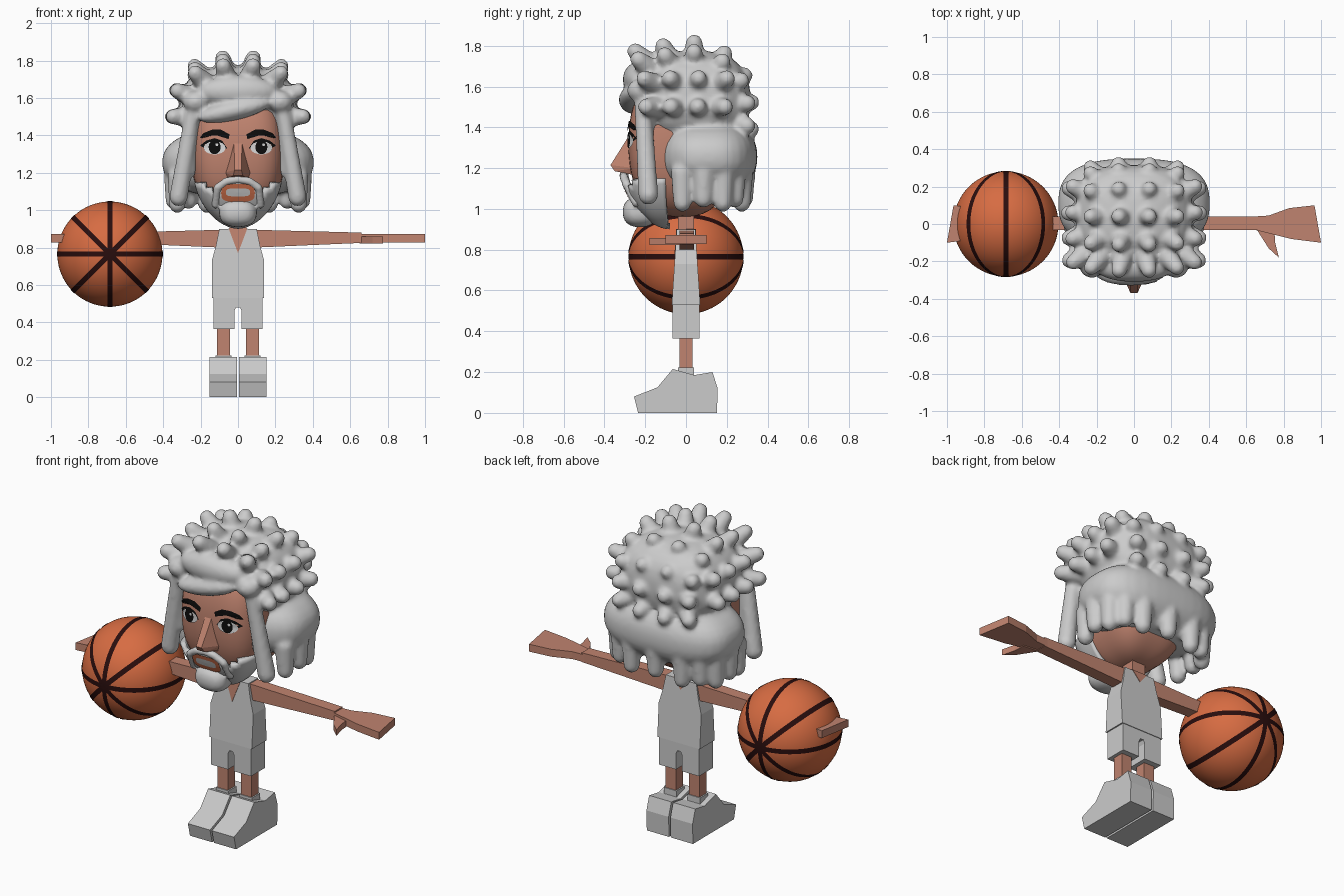
import bpy, bmesh, math
from mathutils import Vector, Matrix

cube = bpy.data.objects.get("Cube")
if cube:
    bpy.data.objects.remove(cube, do_unlink=True)


def material(name, rgb):
    m = bpy.data.materials.new(name)
    m.use_nodes = True
    m.diffuse_color = (*rgb, 1)
    m.node_tree.nodes["Principled BSDF"].inputs["Base Color"].default_value = (*rgb, 1)
    return m


GREY = material("light grey", (.6, .6, .6))
SKIN = material("skin", (.53, .23, .16))
ORANGE = material("ball orange", (.68, .15, .055))
SEAM = material("dark seam", (.022, .004, .004))
BLACK = material("black", (.004, .004, .004))
WHITE = material("eye white", (.7, .7, .7))
LIPS = material("lip orange", (.62, .16, .07))


def finish(name, bm, mat, smooth=False, normals=True):
    if normals:
        bmesh.ops.recalc_face_normals(bm, faces=bm.faces)
    mesh = bpy.data.meshes.new(name)
    bm.to_mesh(mesh)
    bm.free()
    mesh.materials.append(mat)
    for p in mesh.polygons:
        p.use_smooth = smooth
    ob = bpy.data.objects.new(name, mesh)
    bpy.context.collection.objects.link(ob)
    return ob


def prism(name, pts, axis, lo, hi, mat):
    """Extrude an outline along axis x, y or z."""
    bm = bmesh.new()
    place = {"x": lambda a, b, t: (t, a, b), "y": lambda a, b, t: (a, t, b),
             "z": lambda a, b, t: (a, b, t)}[axis]
    ends = [[bm.verts.new(place(a, b, t)) for a, b in pts] for t in (lo, hi)]
    bm.faces.new(ends[0])
    bm.faces.new(ends[1])
    for i in range(len(pts)):
        j = (i + 1) % len(pts)
        bm.faces.new((ends[0][i], ends[0][j], ends[1][j], ends[1][i]))
    return finish(name, bm, mat)


def box(name, x, y, z, mat):
    return prism(name, [(x[0], y[0]), (x[1], y[0]), (x[1], y[1]), (x[0], y[1])], "z", *z, mat)


def blob(bm, c, r, n=2, m=2, seg=32, rot=Matrix.Identity(3)):
    """Add a rounded-box ellipsoid: n shapes the plan, m the height."""
    vs = bmesh.ops.create_uvsphere(bm, u_segments=seg, v_segments=seg // 2, radius=1)["verts"]
    for v in vs:
        d = v.co
        s = ((abs(d.x) ** n + abs(d.y) ** n) ** (m / n) + abs(d.z) ** m) ** (-1 / m)
        v.co = Vector(c) + rot @ (Vector((d.x * r[0], d.y * r[1], d.z * r[2])) * s)


def lock(bm, a, b, ra, rb):
    """Add one tapered capsule from a to b."""
    a, b = Vector(a), Vector(b)
    turn = (b - a).to_track_quat("Z", "Y").to_matrix()
    for v in bmesh.ops.create_uvsphere(bm, u_segments=14, v_segments=10, radius=1)["verts"]:
        v.co = b + turn @ v.co * rb if v.co.z > -.01 else a + turn @ v.co * ra


def fuse(name, bm, mat, voxel, rounds):
    """Merge overlapping lumps into one smooth skin."""
    ob = finish(name, bm, mat, True)
    rm = ob.modifiers.new("fuse", "REMESH")
    rm.mode, rm.voxel_size, rm.use_smooth_shade = "VOXEL", voxel, True
    sm = ob.modifiers.new("soften", "SMOOTH")
    sm.factor, sm.iterations = .5, rounds


# Head and the surfaces that painted details follow
HEAD = ((0, -.02, 1.32), (.25, .262, .36), 3.5, 2.4)
BEARD = ((0, -.08, 1.2), (.24, .235, .3), 3.5, 1.8)
bm = bmesh.new()
blob(bm, *HEAD, seg=48)
finish("head", bm, SKIN, True)


def front_y(surf, x, z):
    c, r, n, m = surf
    k = max(0, 1 - abs((z - c[2]) / r[2]) ** m) ** (n / m) - abs(x / r[0]) ** n
    return c[1] - r[1] * max(0, k) ** (1 / n)


def decal(name, surf, pts, lift, mat):
    """Thin plate following the face, fanned from its middle."""
    bm = bmesh.new()
    mid = (sum(p[0] for p in pts) / len(pts), sum(p[1] for p in pts) / len(pts))
    vs = [bm.verts.new((x, front_y(surf, x, z) - lift, z)) for x, z in [mid] + pts]
    for i in range(1, len(vs)):
        f = bm.faces.new((vs[0], vs[i], vs[i % len(pts) + 1]))
        f.normal_update()
        if f.normal.y > 0:
            f.normal_flip()
    finish(name, bm, mat, normals=False)


def oval(cx, cz, rx, rz, power=1, count=24):
    out = []
    for i in range(count):
        a = math.tau * i / count
        c, s = math.cos(a), math.sin(a)
        out.append((cx + rx * math.copysign(abs(c) ** power, c),
                    cz + rz * math.copysign(abs(s) ** power, s)))
    return out


# Eyes and eyebrows
for side, word in ((1, "left"), (-1, "right")):
    ex = .125 * side
    decal(word + "_eyelash", HEAD, [(ex + side * a, b) for a, b in (
        (-.068, 1.33), (-.04, 1.372), (0, 1.385), (.045, 1.372), (.078, 1.345), (.05, 1.33))], .004, BLACK)
    decal(word + "_eye_white", HEAD, oval(ex, 1.333, .058, .035), .006, WHITE)
    decal(word + "_iris", HEAD, oval(ex, 1.337, .032, .038), .008, BLACK)
    decal(word + "_glint", HEAD, oval(ex + .012, 1.35, .008, .008, count=10), .0095, WHITE)
    top = [(.045, 1.405), (.09, 1.43), (.14, 1.43), (.185, 1.412), (.205, 1.385)]
    low = [(.18, 1.388), (.14, 1.4), (.09, 1.4), (.05, 1.38)]
    decal(word + "_eyebrow", HEAD, [(side * a, b) for a, b in top + low], .007, BLACK)

# Nose
bm = bmesh.new()
for x, y, z in ((.022, -.26, 1.39), (.075, -.25, 1.2), (.018, -.37, 1.215), (.025, -.35, 1.185), (.06, -.25, 1.165)):
    for s in (1, -1):
        bm.verts.new((x * s, y, z))
bmesh.ops.convex_hull(bm, input=bm.verts)
finish("nose", bm, SKIN)

# Beard shell, chin tuft and moustache
bm = bmesh.new()
blob(bm, *BEARD, seg=72)


def bare(f):
    p = f.calc_center_median()
    return p.y > -.09 or p.z > 1.09 + .6 * abs(abs(p.x) - .13)


bmesh.ops.delete(bm, geom=[f for f in bm.faces if bare(f)], context="FACES")
beard = finish("beard", bm, GREY, True)
beard.modifiers.new("thickness", "SOLIDIFY").thickness = .03
bm = bmesh.new()
blob(bm, (0, -.225, .985), (.1, .085, .075), 2.6, 2.4)
arch = [(-.12, 1.03), (-.11, 1.12), (-.06, 1.155), (0, 1.165), (.06, 1.155), (.11, 1.12), (.12, 1.03)]
arch = [(x, front_y(BEARD, x, z) + .006, z) for x, z in arch]
for a, b in zip(arch, arch[1:]):
    lock(bm, a, b, .022, .022)
fuse("moustache_and_chin", bm, GREY, .01, 3)
decal("lips", BEARD, oval(0, 1.092, .09, .048, .6), .007, LIPS)
decal("teeth", BEARD, oval(0, 1.095, .065, .022, .6), .0095, GREY)

# Hair: crown with knobs, lower bulge, fringe, strands
bm = bmesh.new()
blob(bm, (0, .045, 1.54), (.315, .27, .235), 3, 2.5, 40)
blob(bm, (0, .11, 1.255), (.405, .24, .19), 2.7, 2.3, 40)
CENTRE = Vector((0, .04, 1.5))


def knobs(x, y, z):
    for s in (1, -1):
        p = Vector((x * s, y, z))
        out = (p - CENTRE).normalized()
        lock(bm, p - out * .055, p + out * .025, .062, .042)


ridge = [(-.23, 1.755), (-.1, 1.775), (.04, 1.79), (.175, 1.74), (.265, 1.64), (.295, 1.52), (.295, 1.4)]
for y, z in ridge:
    knobs(.075, y, z)
    knobs(.215, .03 + (y - .03) * .95, 1.5 + (z - 1.5) * .86)
for y in (-.19, -.07, .06, .19):
    knobs(.305, y, 1.63)
    knobs(.325, y * .95, 1.5)
blob(bm, (-.02, -.255, 1.535), (.2, .075, .055), rot=Matrix.Rotation(-.22, 3, "Y"))
blob(bm, (0, -.235, 1.635), (.21, .075, .085))
for s in (1, -1):
    blob(bm, (.225 * s, -.22, 1.58), (.07, .07, .06), seg=16)
    lock(bm, (.235 * s, -.215, 1.56), (.318 * s, -.185, 1.07), .042, .05)
    lock(bm, (.235 * s, -.19, 1.5), (.25 * s, -.18, 1.2), .035, .025)
for i in range(11):
    a = math.radians(-22 + 224 * i / 10)
    c, s = math.cos(a), math.sin(a)
    x = .34 * math.copysign(abs(c) ** .75, c)
    y = .08 + .205 * math.copysign(abs(s) ** .75, s)
    lock(bm, (x, y, 1.17), (x * 1.01, y, 1.03 + .02 * (i % 2)), .06, .045)
fuse("hair", bm, GREY, .013, 5)


# Neck, vest with skin necklines, and shorts
def taper(ob):
    for v in ob.data.vertices:
        v.co.y *= 1 - .35 * max(0, v.co.z - .53) / .37


box("neck", (-.045, .045), (-.04, .04), (.82, 1.03), SKIN)
half = [(.14, .53), (.14, .73), (.118, .81), (.1, .9), (.05, .9)]
taper(prism("vest", half + [(-x, z) for x, z in reversed(half)], "y", -.07, .07, GREY))
for word, y, low in (("front", -.074, .77), ("back", .074, .84)):
    taper(prism(word + "_neckline", [(-.05, .902), (.05, .902), (0, low)], "y", 0, y, SKIN))
leg = [(.132, .53), (.132, .365), (.02, .365), (.02, .46), (.01, .48)]
prism("shorts", leg + [(-x, z) for x, z in reversed(leg)], "y", -.066, .066, GREY)

# Legs, shoes, arms and hands, mirrored
shoe = [(-.255, .08), (-.235, 0), (.152, 0), (.155, .12), (.13, .2), (.04, .185), (-.065, .215), (-.14, .125)]
palm = [(.64, -.03), (.76, -.06), (.84, -.08), (1, -.1), (.965, .1), (.83, .085), (.72, .045), (.64, .04)]
thumb = [(.65, -.02), (.72, -.13), (.775, -.18), (.755, -.1), (.75, -.03)]
for s, word in ((1, "left_"), (-1, "right_")):
    box(word + "leg", (.044 * s, .112 * s), (-.033, .033), (.18, .38), SKIN)
    box(word + "sock", (.036 * s, .12 * s), (-.038, .038), (.15, .222), GREY)
    prism(word + "shoe", shoe, "x", .006 * s, .152 * s, GREY)
    prism(word + "arm", [(.09 * s, .8), (.66 * s, .825), (.66 * s, .88), (.09 * s, .895)], "y", -.032, .04, SKIN)
    prism(word + "hand", [(x * s, y) for x, y in palm], "z", .828, .872, SKIN)
    prism(word + "thumb", [(x * s, y) for x, y in thumb], "z", .822, .858, SKIN)

# Ball with four great-circle seams meeting at front and back
R, SPOT = .281, Vector((-.685, 0, .765))
bm = bmesh.new()
bmesh.ops.create_uvsphere(bm, u_segments=64, v_segments=40, radius=R)
bmesh.ops.translate(bm, verts=bm.verts, vec=SPOT)
finish("ball", bm, ORANGE, True)
bm = bmesh.new()
for k in range(4):
    turn = Matrix.Rotation(k * math.pi / 4, 3, "Y")
    rings = []
    for i in range(96):
        a = math.tau * i / 96
        rings.append([bm.verts.new(SPOT + turn @ Vector((math.cos(a) * (R + .002), math.sin(a) * (R + .002), w)))
                      for w in (-.014, .014)])
    for p, q in zip(rings, rings[1:] + rings[:1]):
        bm.faces.new((p[0], q[0], q[1], p[1]))
finish("ball_seams", bm, SEAM, True)
